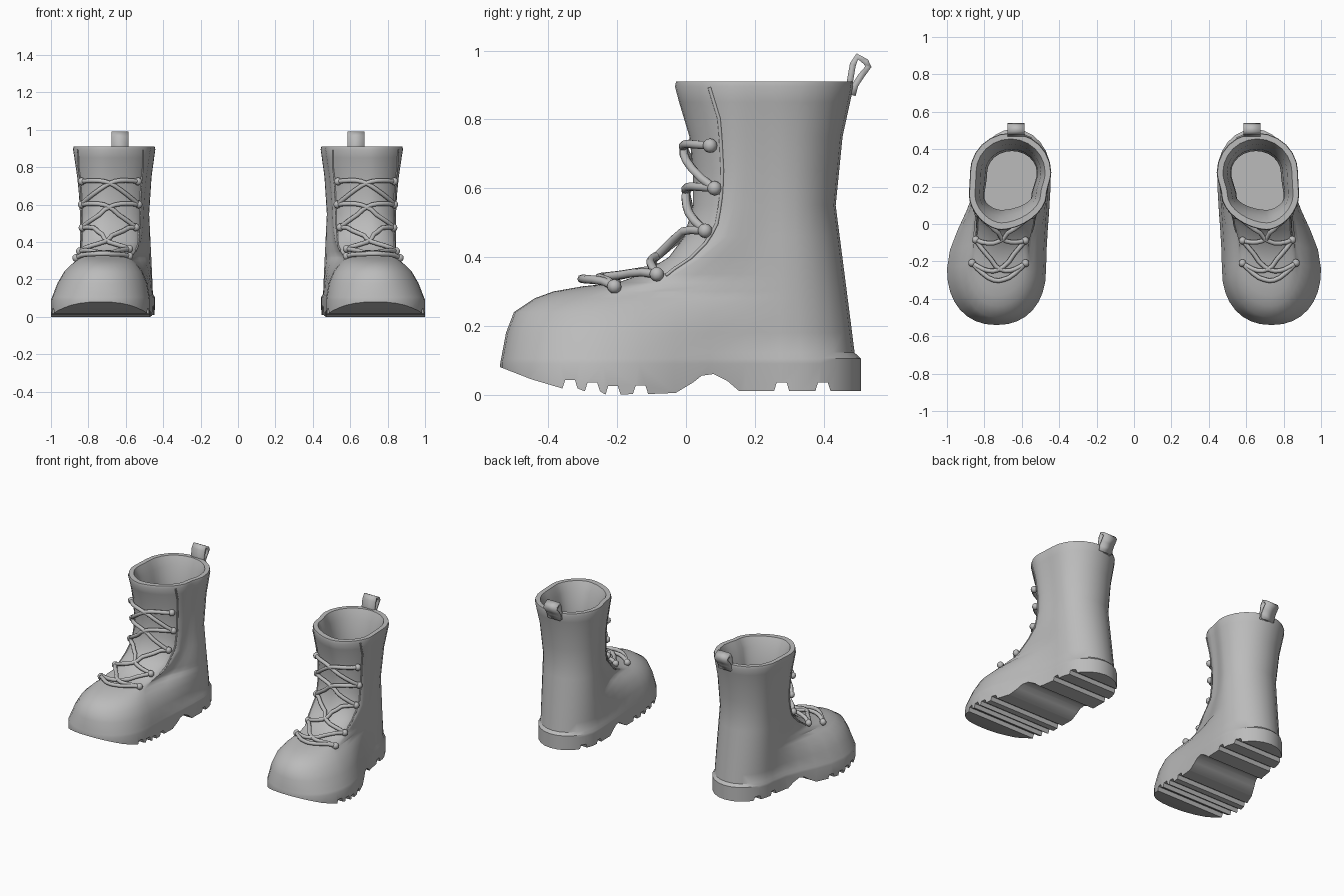
import bpy, bmesh, math
from mathutils import Vector
from mathutils.bvhtree import BVHTree

if "Cube" in bpy.data.objects:
    bpy.data.objects.remove(bpy.data.objects["Cube"])

grey = bpy.data.materials.new("grey leather")
grey.diffuse_color = (0.5, 0.5, 0.5, 1)
grey.use_nodes = True
grey.node_tree.nodes["Principled BSDF"].inputs["Base Color"].default_value = grey.diffuse_color


def make_object(name, bm):
    bmesh.ops.recalc_face_normals(bm, faces=bm.faces)
    me = bpy.data.meshes.new(name)
    bm.to_mesh(me)
    bm.free()
    ob = bpy.data.objects.new(name, me)
    bpy.context.collection.objects.link(ob)
    me.materials.append(grey)
    return ob


def activate(ob):
    bpy.ops.object.select_all(action='DESELECT')
    ob.select_set(True)
    bpy.context.view_layer.objects.active = ob


def finish(ob, angle=35):
    # smooth the part and mirror it to the other boot
    activate(ob)
    bpy.ops.object.shade_smooth_by_angle(angle=math.radians(angle))
    ob.modifiers.new("other boot", 'MIRROR').use_mirror_merge = False


def bridge(bm, a, b):
    for i in range(len(a)):
        j = (i + 1) % len(a)
        bm.faces.new((a[i], a[j], b[j], b[i]))


# front of the boot by height: z, toe y, inner x, outer x, y of widest point
front = [(.09, -.54, .47, 1.0, -.24), (.18, -.523, .485, .965, -.23), (.24, -.50, .51, .93, -.23),
         (.28, -.44, .54, .89, -.21), (.30, -.385, .56, .865, -.18), (.315, -.30, .565, .86, -.12),
         (.325, -.20, .56, .85, -.08), (.35, -.13, .545, .845, -.03), (.40, -.05, .52, .845, .05),
         (.46, -.005, .51, .845, .12), (.55, .02, .505, .845, .14), (.65, .02, .50, .85, .15),
         (.75, .01, .49, .86, .15), (.85, -.02, .475, .875, .15), (.91, -.036, .465, .885, .15)]
# back of the boot by height: z, inner x, outer x, heel y
back = [(.105, .445, .84, .508), (.122, .455, .83, .49), (.24, .46, .83, .475),
        (.55, .475, .83, .435), (.75, .462, .85, .455), (.91, .44, .88, .49)]


def sample(table, z):
    """Linear lookup of a height table, held at its ends."""
    if z <= table[0][0]:
        return table[0][1:]
    for a, b in zip(table, table[1:]):
        if z <= b[0]:
            t = (z - a[0]) / (b[0] - a[0])
            return [u + (v - u) * t for u, v in zip(a[1:], b[1:])]
    return table[-1][1:]


def power(v, e):
    return math.copysign(abs(v) ** e, v)


def outline(z, shape_z, inset=0):
    """Foot-shaped ring: toe arc, blended sides, heel arc."""
    yf, bi, bo, by = sample(front, shape_z)
    hi, ho, yb = sample(back, shape_z)
    yf, bi, bo = yf + inset * 1.2, bi + inset, bo - inset
    hi, ho, yb = hi + inset, ho - inset, yb - inset
    xf, hy = .735 - .025 * min(1, max(0, (shape_z - .3) * 4)), .275
    e = .9 + .25 * min(1, max(0, (shape_z - .1) * 2.5))
    pts = []
    for i in range(17):                       # toe, inner side to outer side
        a = math.pi * i / 16
        c, s = -power(math.cos(a), e), power(math.sin(a), e)
        pts.append((xf + c * (bo - xf if c > 0 else xf - bi), by + s * (yf - by), z))

    def side(x0, y0, x1, y1):
        for i in range(1, 5):
            t = i / 5
            pts.append((x0 + (x1 - x0) * t * t * (3 - 2 * t), y0 + (y1 - y0) * t, z))

    side(bo, by, ho, hy)
    for i in range(13):                       # heel
        a = math.pi * i / 12
        pts.append(((hi + ho) / 2 + math.cos(a) * (ho - hi) / 2, hy + math.sin(a) * (yb - hy), z))
    side(hi, hy, bi, by)
    return pts


# boot body: sole, foot, shaft and rim, then the lining down to the insole
heights = sorted({-.03, .105, .122, .895} | {row[0] for row in front})
outer = [outline(z, z, .006 if z == .91 else 0) for z in heights]
lining = [outline(z, max(z, .55), inset) for z, inset in
          ((.91, .035), (.85, .05), (.70, .05), (.50, .045), (.14, .045))]
bm = bmesh.new()
rings = [[bm.verts.new(p) for p in ring] for ring in outer + lining]
for a, b in zip(rings, rings[1:]):
    bridge(bm, a, b)
bm.faces.new(rings[0])
bm.faces.new(rings[-1])
body = make_object("boot_body", bm)


# tread cutter: toe spring, grooves and arch, swept across the sole
def groove(y, z, d=.025):
    return [(y - .024, z), (y - .016, z + d), (y + .012, z + d), (y + .02, z)]


profile = [(-.7, -.2), (-.7, .135), (-.54, .08), (-.45, .045)]
profile += groove(-.335, .018) + groove(-.27, .01) + groove(-.21, 0) + groove(-.13, .002)
profile += [(-.03, .005), (.02, .035), (.045, .055), (.08, .06), (.12, .04), (.155, .01)]
profile += groove(.28, .011) + groove(.40, .011) + [(.7, .011), (.7, -.2)]
bm = bmesh.new()
ends = [[bm.verts.new((x, y, z)) for y, z in profile] for x in (.3, 1.2)]
bridge(bm, *ends)
for end in ends:
    bm.faces.new(end)
cutter = make_object("tread_cutter", bm)
cutter.hide_render = True
cut = body.modifiers.new("tread", 'BOOLEAN')
cut.object = cutter
cut.solver = 'EXACT'
activate(body)
bpy.ops.object.modifier_apply(modifier="tread")
bpy.data.objects.remove(cutter)

bm = bmesh.new()
bm.from_mesh(body.data)
tree = BVHTree.FromBMesh(bm)
bm.free()
finish(body)


def on_surface(p, lift):
    co, normal, _, _ = tree.find_nearest(Vector(p))
    return co + normal * lift


def tube(name, pts, radius):
    cu = bpy.data.curves.new(name, 'CURVE')
    cu.dimensions = '3D'
    cu.bevel_depth = radius
    cu.bevel_resolution = 2
    cu.use_fill_caps = True
    sp = cu.splines.new('POLY')
    sp.points.add(len(pts) - 1)
    for q, p in zip(sp.points, pts):
        q.co = (*p, 1)
    ob = bpy.data.objects.new(name, cu)
    bpy.context.collection.objects.link(ob)
    cu.materials.append(grey)
    activate(ob)
    bpy.ops.object.convert(target='MESH')
    finish(bpy.context.object, 60)


# eyelet rows: inner x, outer x, y, z
rows = [(.58, .875, -.19, .315), (.58, .86, -.07, .355), (.555, .825, .08, .465),
        (.545, .825, .11, .59), (.545, .825, .10, .715)]
holes = [[on_surface((x, y - .02, z + .01), .012) for x in (xi, xo)] for xi, xo, y, z in rows]


def lace(name, a, b):
    pts = [a]
    for i in range(1, 10):
        t = i / 10
        p = a.lerp(b, t) + Vector((0, -.10, .05)) * math.sin(math.pi * t)
        pts.append(on_surface(p, .014 + .008 * math.sin(math.pi * t)))
    tube(name, pts + [b], .0125)


# laces: a straight bar at the bottom, crosses above
lace("lace_bar", *holes[0])
for k in range(4):
    lace(f"lace_rising_{k}", holes[k][0], holes[k + 1][1])
    lace(f"lace_falling_{k}", holes[k][1], holes[k + 1][0])

# eyelet knobs
for k, pair in enumerate(holes):
    for side_name, p in zip(("inner", "outer"), pair):
        bm = bmesh.new()
        bmesh.ops.create_uvsphere(bm, u_segments=10, v_segments=6, radius=.021)
        bmesh.ops.translate(bm, verts=bm.verts, vec=p)
        finish(make_object(f"eyelet_{side_name}_{k}", bm), 60)

# edges of the lacing flaps
edge = [(.06, .89), (.085, .8), (.085, .65), (.075, .5), (.0, .42), (-.09, .355)]
for side_name, x in (("inner", .50), ("outer", .87)):
    pts = []
    for (y0, z0), (y1, z1) in zip(edge, edge[1:]):
        pts += [on_surface((x, y0 + (y1 - y0) * t / 4, z0 + (z1 - z0) * t / 4), 0) for t in range(4)]
    tube(f"flap_edge_{side_name}", pts, .005)

# pull loop at the back of the rim
loop = [(.470, .87), (.478, .92), (.485, .96), (.498, .983), (.522, .968), (.530, .953),
        (.508, .925), (.492, .90), (.484, .87)]
bm = bmesh.new()
strip = [[bm.verts.new((x, y, z)) for x in (.585, .675)] for y, z in loop]
for a, b in zip(strip, strip[1:]):
    bm.faces.new((a[0], a[1], b[1], b[0]))
pull = make_object("pull_loop", bm)
solid = pull.modifiers.new("thickness", 'SOLIDIFY')
solid.thickness = .018
solid.offset = 0
finish(pull, 50)
